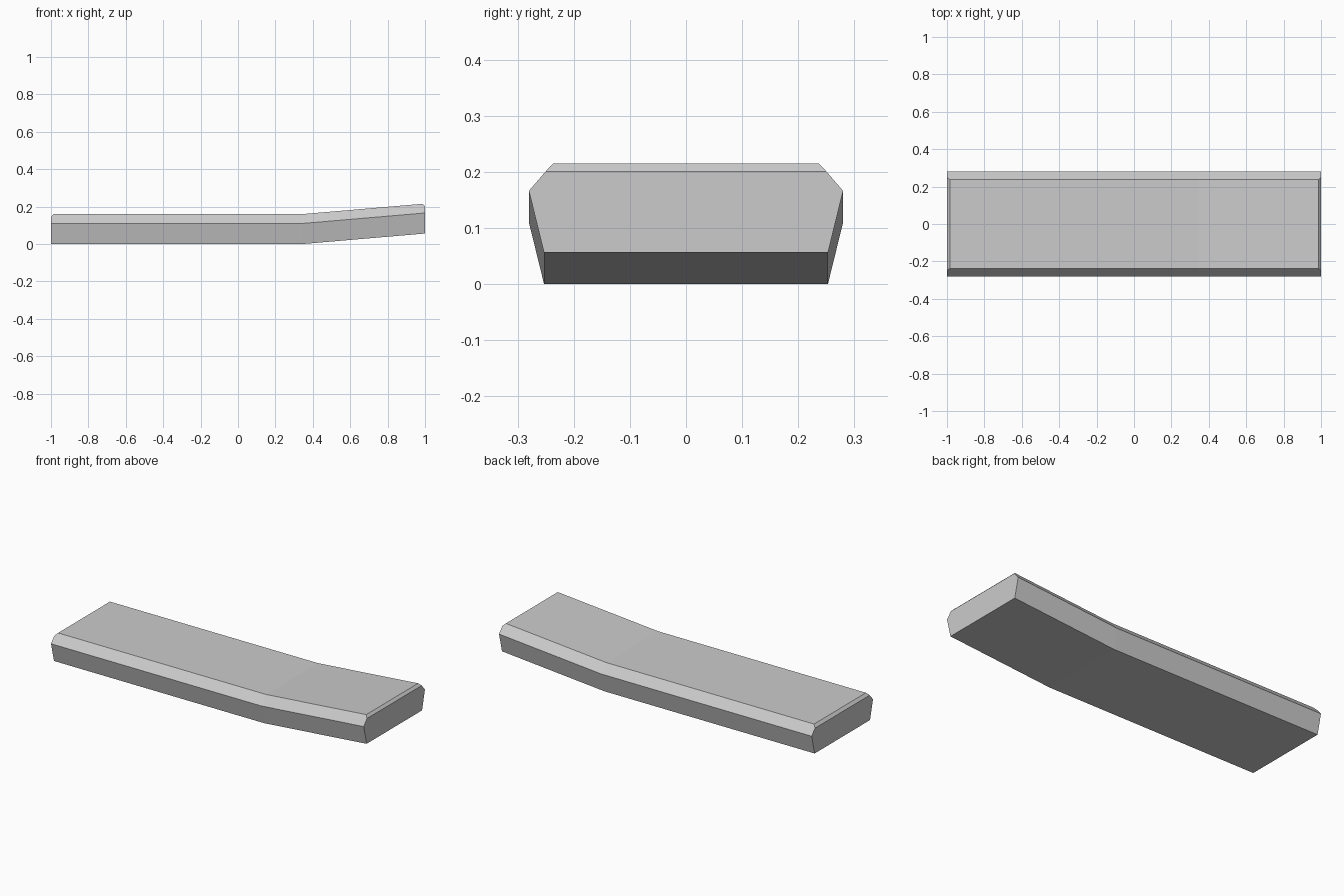
import bpy
import bmesh
from mathutils import Vector

cube = bpy.data.objects.get("Cube")
if cube:
    bpy.data.objects.remove(cube, do_unlink=True)

# One plain grey for the whole slab
grey = bpy.data.materials.new("light_grey")
grey.use_nodes = True
colour = (0.6, 0.6, 0.6, 1)
grey.diffuse_color = colour
grey.node_tree.nodes["Principled BSDF"].inputs["Base Color"].default_value = colour

# Cross-section: flared sides with sloping upper shoulders
half = [(0.253, 0), (0.28, 0.11), (0.237, 0.16)]
profile = half + [(-y, z) for y, z in reversed(half)]

# Stations along the length as (x, rise): flat run, then the upturned end
stations = [(-1, 0), (0.345, 0), (1, 0.056)]

bm = bmesh.new()
rings = [[bm.verts.new((x, y, z + rise)) for y, z in profile] for x, rise in stations]
for a, b in zip(rings, rings[1:]):
    for i in range(len(profile)):
        j = (i + 1) % len(profile)
        bm.faces.new((a[i], a[j], b[j], b[i]))
bm.faces.new(rings[0])
bm.faces.new(rings[-1])

# Chamfer the top edge at each end by slicing it off and capping the cut
for x, rise in (stations[0], stations[-1]):
    cut = bmesh.ops.bisect_plane(
        bm, geom=bm.verts[:] + bm.edges[:] + bm.faces[:],
        plane_co=(x, 0, 0.145 + rise), plane_no=Vector((x, 0, 1)).normalized(),
        clear_outer=True)
    rim = [e for e in cut["geom_cut"] if isinstance(e, bmesh.types.BMEdge)]
    bmesh.ops.contextual_create(bm, geom=rim)

bmesh.ops.recalc_face_normals(bm, faces=bm.faces)
mesh = bpy.data.meshes.new("bent_slab")
bm.to_mesh(mesh)
bm.free()
mesh.materials.append(grey)
slab = bpy.data.objects.new("bent_slab", mesh)
bpy.context.collection.objects.link(slab)
